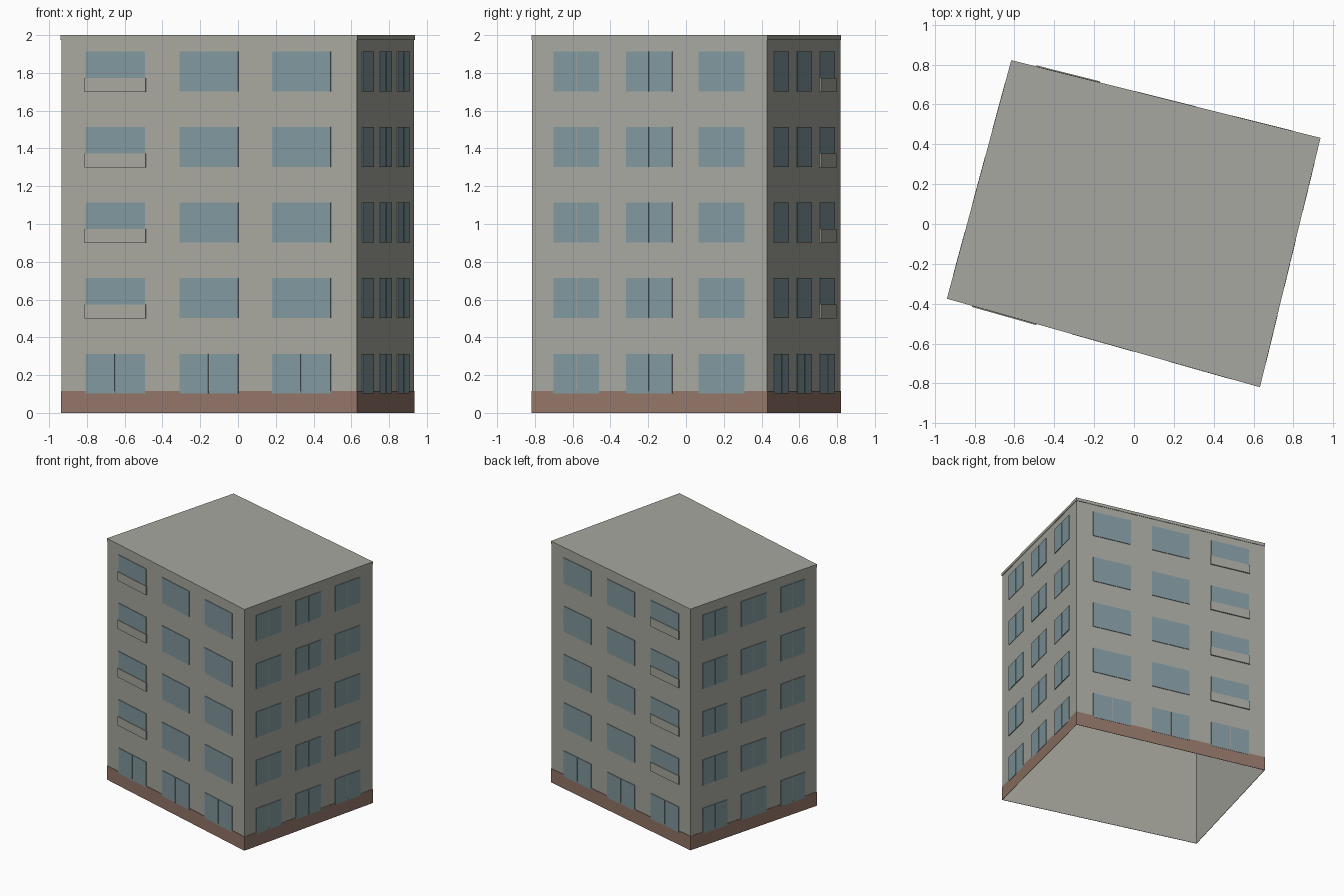
import bpy, bmesh
from mathutils import Vector

cube = bpy.data.objects.get("Cube")
if cube:
    bpy.data.objects.remove(cube)


def material(name, rgb):
    m = bpy.data.materials.new(name)
    m.use_nodes = True
    m.diffuse_color = (*rgb, 1)
    m.node_tree.nodes["Principled BSDF"].inputs["Base Color"].default_value = (*rgb, 1)
    return m


CONCRETE = material("warm grey concrete", (0.39, 0.39, 0.35))
BRICK = material("brown base", (0.29, 0.178, 0.138))
GLASS = material("blue grey glass", (0.22, 0.315, 0.345))

# Slightly irregular footprint, counter-clockwise from the front left corner
CORNERS = [Vector(p) for p in ((-0.934, -0.372), (0.629, -0.814),
                               (0.931, 0.429), (-0.613, 0.817))]


def normal(i):
    d = (CORNERS[(i + 1) % 4] - CORNERS[i % 4]).normalized()
    return Vector((d.y, -d.x))


def footprint(out):
    """Footprint pushed outwards with mitred corners."""
    pts = []
    for i, c in enumerate(CORNERS):
        a, b = normal(i - 1), normal(i)
        pts.append(c + (a + b) * out / (1 + a.dot(b)))
    return pts


def finish(bm, name, mat):
    mesh = bpy.data.meshes.new(name)
    bm.to_mesh(mesh)
    bm.free()
    mesh.materials.append(mat)
    ob = bpy.data.objects.new(name, mesh)
    bpy.context.collection.objects.link(ob)
    return ob


def loop(bm, out, z):
    return [bm.verts.new((p.x, p.y, z)) for p in footprint(out)]


def skin(bm, lower, upper):
    for i in range(4):
        j = (i + 1) % 4
        bm.faces.new((lower[i], lower[j], upper[j], upper[i]))


def plate(bm, wall, t0, t1, z0, z1, out):
    """Thin plate on a wall, between two fractions of its length."""
    a, b, n = CORNERS[wall], CORNERS[(wall + 1) % 4], normal(wall)
    rings = []
    for off in (0, out):
        p, q = a.lerp(b, t0) + n * off, a.lerp(b, t1) + n * off
        rings.append([bm.verts.new(v) for v in ((p.x, p.y, z0), (q.x, q.y, z0),
                                                (q.x, q.y, z1), (p.x, p.y, z1))])
    skin(bm, *rings)
    bm.faces.new(rings[1])


# Outer walls, open underneath
bm = bmesh.new()
skin(bm, loop(bm, 0, 0), loop(bm, 0, 1.98))
finish(bm, "walls", CONCRETE)

# Roof slab with a slight overhang
bm = bmesh.new()
low, top = loop(bm, 0.004, 1.975), loop(bm, 0.004, 2)
skin(bm, low, top)
bm.faces.new(top)
bm.faces.new(low[::-1])
finish(bm, "roof_slab", CONCRETE)

# Base band around the foot of the walls
bm = bmesh.new()
rings = [loop(bm, o, z) for o, z in ((0, 0), (0.003, 0), (0.003, 0.115), (0, 0.115))]
for lower, upper in zip(rings, rings[1:]):
    skin(bm, lower, upper)
finish(bm, "base_band", BRICK)

# Windows: five floors of three on every wall
FLOORS = [0.102 + 0.4 * k for k in range(5)]
HEIGHT = 0.211
COLUMNS = [(0.082, 0.283), (0.4, 0.599), (0.713, 0.912)]
SIDE_COLUMNS = [(0.092, 0.285), (0.4, 0.597), (0.708, 0.904)]
GAP = 0.002

for wall, label in enumerate(("front", "right_side", "back", "left_side")):
    is_side = wall % 2 == 1
    glass, panels = bmesh.new(), bmesh.new()
    for col, (t0, t1) in enumerate(SIDE_COLUMNS if is_side else COLUMNS):
        if wall >= 2:
            t0, t1 = 1 - t1, 1 - t0
        mid = (t0 + t1) / 2
        for floor, z in enumerate(FLOORS):
            # Double sashes on the sides and on the ground floor
            if is_side or floor == 0:
                spans = [(t0, mid - GAP), (mid + GAP, t1)]
            else:
                spans = [(t0, t1)]
            for s0, s1 in spans:
                plate(glass, wall, s0, s1, z, z + HEIGHT, 0.005)
            # Stair windows are covered below by a parapet panel
            if not is_side and col == 0 and floor > 0:
                plate(panels, wall, t0 - 0.003, t1 + 0.003, z - 0.002, z + 0.071, 0.0095)
    finish(glass, label + "_windows", GLASS)
    if is_side:
        panels.free()
    else:
        finish(panels, label + "_stair_panels", CONCRETE)
